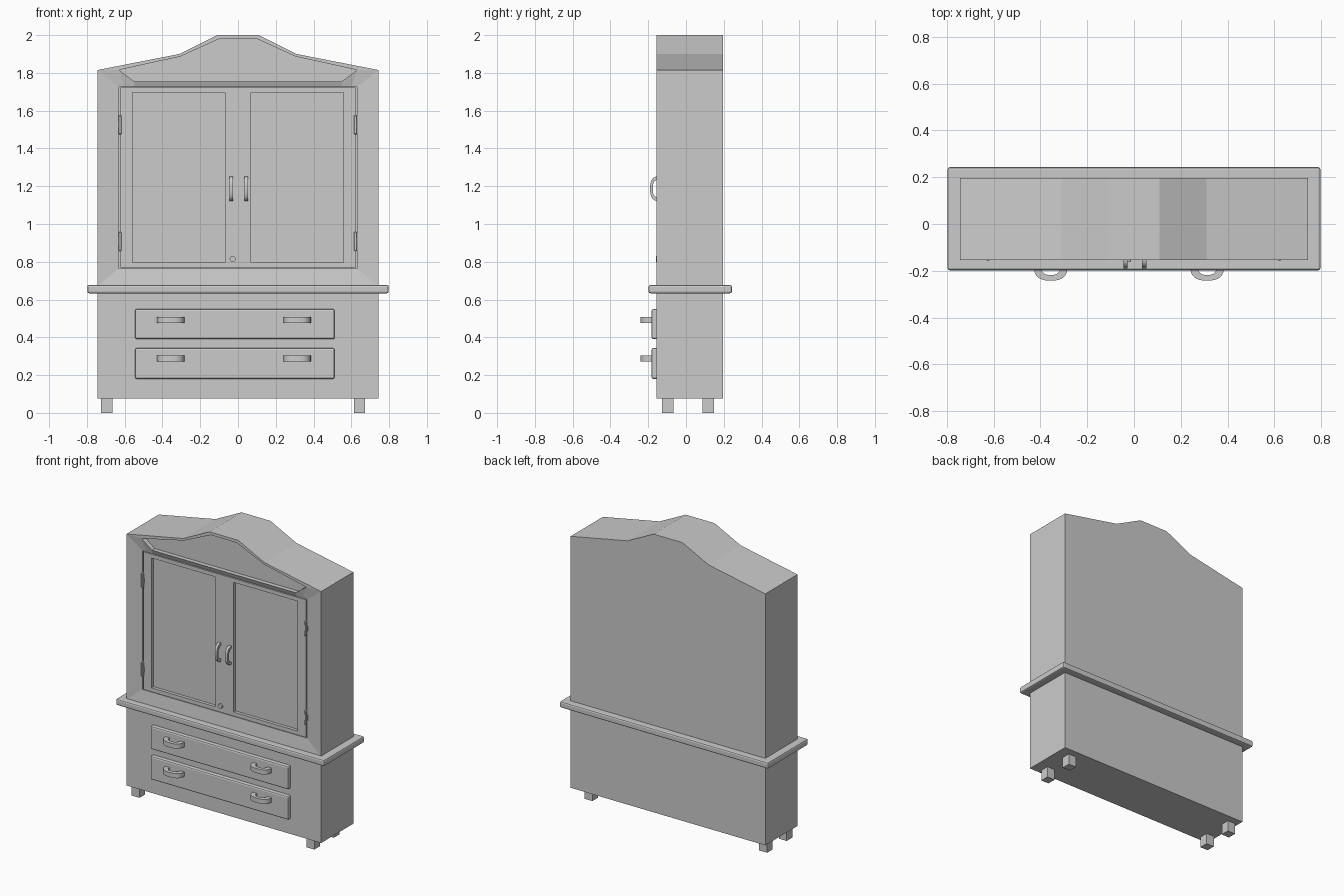
import bpy, bmesh, math

if "Cube" in bpy.data.objects:
    bpy.data.objects.remove(bpy.data.objects["Cube"])

CORE, FRONT, BACK = -0.125, -0.155, 0.197


def finish(name, bm, bevel=0.0, segments=2, smooth=False):
    bmesh.ops.recalc_face_normals(bm, faces=bm.faces)
    me = bpy.data.meshes.new(name)
    bm.to_mesh(me)
    bm.free()
    ob = bpy.data.objects.new(name, me)
    bpy.context.collection.objects.link(ob)
    if bevel:
        mod = ob.modifiers.new("bevel", 'BEVEL')
        mod.width, mod.segments = bevel, segments
    if smooth:
        bpy.ops.object.select_all(action='DESELECT')
        ob.select_set(True)
        bpy.context.view_layer.objects.active = ob
        bpy.ops.object.shade_smooth_by_angle(angle=math.radians(35))
    return ob


def box(name, x, y, z, bevel=0.0, segments=2):
    bm = bmesh.new()
    bmesh.ops.create_cube(bm, size=1)
    for v in bm.verts:
        v.co = [(r[0] + r[1]) / 2 + c * (r[1] - r[0]) for r, c in zip((x, y, z), v.co)]
    return finish(name, bm, bevel, segments)


def prism(name, pts, y0, y1):
    bm = bmesh.new()
    f = bm.faces.new([bm.verts.new((x, y0, z)) for x, z in pts])
    ext = bmesh.ops.extrude_face_region(bm, geom=[f])['geom']
    for v in ext:
        if isinstance(v, bmesh.types.BMVert):
            v.co.y = y1
    return finish(name, bm)


def sweep(name, rails, closed=False, smooth=False, bevel=0.0):
    """Bridge four parallel rails of 3D points into a solid strip."""
    bm = bmesh.new()
    secs = [[bm.verts.new(p) for p in sec] for sec in zip(*rails)]
    n = len(secs)
    for i in range(n if closed else n - 1):
        a, b = secs[i], secs[(i + 1) % n]
        for k in range(4):
            m = (k + 1) % 4
            bm.faces.new((a[k], a[m], b[m], b[k]))
    if not closed:
        bm.faces.new(secs[0])
        bm.faces.new(secs[-1])
    return finish(name, bm, bevel, 2, smooth)


def frame(name, outer, inner, y_out, y_in, closed=False):
    at = lambda pts, y: [(x, y, z) for x, z in pts]
    return sweep(name, [at(outer, y_out), at(inner, y_in), at(inner, CORE), at(outer, CORE)], closed)


def rect(x0, x1, z0, z1):
    return [(x0, z0), (x1, z0), (x1, z1), (x0, z1)]


def mirrored(half):
    return half + [(-x, z) for x, z in reversed(half)]


def handle(name, length, reach, thick, width, place):
    """Flat-bar arched pull; place(along, out, across) gives the 3D point."""
    def arc(a, b):
        pts = []
        for i in range(17):
            t = math.pi * i / 16
            c, s = math.cos(t), math.sin(t)
            pts.append((a * math.copysign(abs(c) ** 0.75, c), b * abs(s) ** 0.75))
        return pts
    o, n = arc(length / 2, reach), arc(length / 2 - thick * 1.3, reach - thick)
    w = width / 2
    return sweep(name, [[place(u, v, s) for u, v in p]
                        for p, s in ((o, w), (n, w), (n, -w), (o, -w))], smooth=True)


# Lower chest, ledge and feet
box("lower_chest", (-0.745, 0.745), (FRONT, BACK), (0.075, 0.64))
box("ledge", (-0.798, 0.798), (-0.198, 0.243), (0.633, 0.677), 0.01)
for xn, x in (("left", -0.695), ("right", 0.643)):
    for yn, y in (("front", -0.096), ("back", 0.118)):
        box(f"{yn}_{xn}_foot", (x - 0.03, x + 0.03), (y - 0.031, y + 0.031), (0, 0.08))

# Drawers with two pulls each
for n, z0, z1, hz in (("lower", 0.18, 0.343, 0.287), ("upper", 0.39, 0.55, 0.492)):
    box(f"{n}_drawer", (-0.545, 0.512), (-0.182, -0.145), (z0, z1), 0.01)
    for side, hx in (("left", -0.356), ("right", 0.313)):
        handle(f"{n}_drawer_{side}_pull", 0.145, 0.065, 0.024, 0.032,
               lambda u, v, s: (hx + u, -0.177 - v, hz + s))

# Upper cabinet core with the arched top
arch = mirrored([(-0.745, 1.815), (-0.31, 1.90), (-0.11, 2.0)])
prism("upper_cabinet", [(0.745, 0.67), (-0.745, 0.67)] + arch, CORE, BACK)

# Sloped frame round the doors, top rail, and arched rim of the recessed pediment
frame("door_surround", mirrored([(-0.745, 1.815), (-0.745, 0.672)]),
      mirrored([(-0.63, 1.725), (-0.63, 0.765)]), FRONT, -0.143)
frame("top_rail", mirrored([(-0.745, 1.815), (-0.63, 1.815), (-0.55, 1.755)]),
      mirrored([(-0.63, 1.725), (-0.60, 1.725), (-0.55, 1.725)]), FRONT, -0.143)
frame("pediment_rim", arch,
      mirrored([(-0.63, 1.815), (-0.305, 1.887), (-0.10, 1.98)]), FRONT, FRONT)

# Doors with recessed panels, pulls and hinges
for side, s, hx, px in (("left", -1, -0.625, -0.036), ("right", 1, 0.622, 0.044)):
    frame(f"{side}_door", rect(*sorted((0, s * 0.622)), 0.77, 1.722),
          rect(*sorted((s * 0.07, s * 0.558)), 0.797, 1.695), -0.147, -0.147, True)
    handle(f"{side}_door_pull", 0.13, 0.046, 0.014, 0.018,
           lambda u, v, w: (px + w, -0.144 - v, 1.187 + u))
    for n, z in (("lower", 0.908), ("upper", 1.525)):
        box(f"{side}_{n}_hinge", (hx - 0.008, hx + 0.008), (-0.157, -0.13),
            (z - 0.05, z + 0.05), 0.003, 1)
        box(f"{side}_{n}_hinge_leaf", (hx - 0.013, hx + 0.013), (-0.151, -0.13),
            (z - 0.018, z + 0.018))

# Keyhole button
bpy.ops.mesh.primitive_cylinder_add(vertices=20, radius=0.016, depth=0.025,
                                    location=(-0.028, -0.147, 0.815),
                                    rotation=(math.pi / 2, 0, 0))
bpy.context.object.name = "lock"
bpy.ops.object.shade_smooth_by_angle(angle=math.radians(35))
